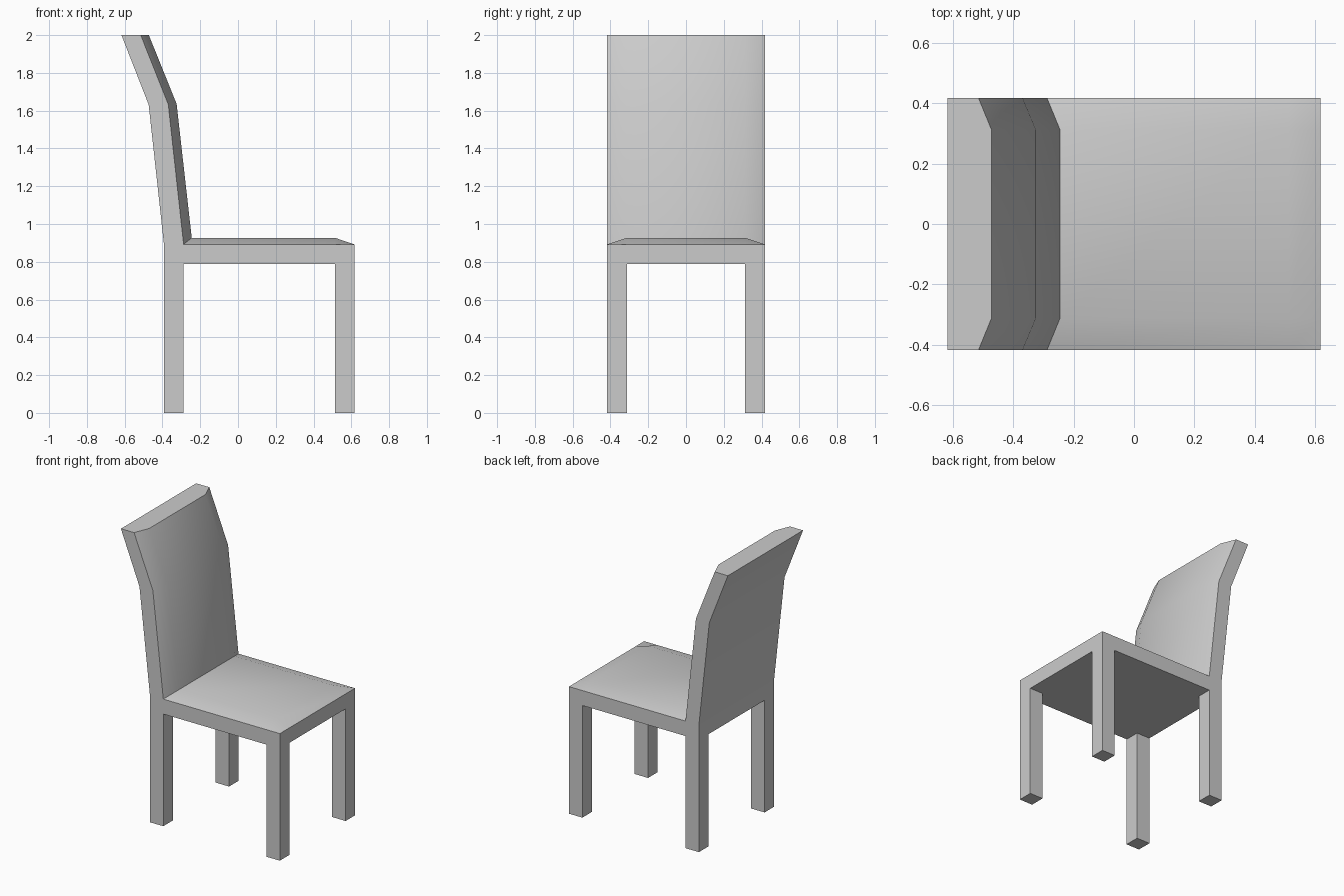
import bpy, bmesh

if "Cube" in bpy.data.objects:
    bpy.data.objects.remove(bpy.data.objects["Cube"])

XB, XBI, XFI, XF = -0.392, -0.288, 0.513, 0.617   # leg edges, back to front
Y, YI = 0.417, 0.312                              # outer and inner half widths
Z_UNDER, Z_TOP, Z_CUSHION = 0.787, 0.892, 0.927
X_PAD = -0.245                                    # front of the back padding


def lattice(bm, rows, closed=False, skip=()):
    """Quads between rows of points; closed rows form a tube."""
    grid = [[bm.verts.new(p) for p in row] for row in rows]
    n = len(rows[0])
    for i in range(len(rows) - 1):
        for j in range(n if closed else n - 1):
            if (i, j) not in skip:
                k = (j + 1) % n
                bm.faces.new((grid[i][j], grid[i + 1][j], grid[i + 1][k], grid[i][k]))
    return grid


def rect(x0, x1, y0, y1, z):
    return [(x0, y0, z), (x1, y0, z), (x1, y1, z), (x0, y1, z)]


def finish(bm, name):
    bmesh.ops.remove_doubles(bm, verts=bm.verts, dist=1e-4)
    loose = [v for v in bm.verts if not v.link_faces]
    bmesh.ops.delete(bm, geom=loose, context='VERTS')
    bmesh.ops.recalc_face_normals(bm, faces=bm.faces)
    mesh = bpy.data.meshes.new(name)
    bm.to_mesh(mesh)
    bm.free()
    obj = bpy.data.objects.new(name, mesh)
    bpy.context.collection.objects.link(obj)
    bpy.ops.object.select_all(action='DESELECT')
    obj.select_set(True)
    bpy.context.view_layer.objects.active = obj
    bpy.ops.object.shade_smooth_by_angle(angle=0.5)


# Frame: apron, underside and four legs
bm = bmesh.new()
xs, ys = (XB, XBI, XFI, XF), (-Y, -YI, YI, Y)
lattice(bm, [[(x, y, Z_UNDER) for y in ys] for x in xs],
        skip=[(0, 0), (0, 2), (2, 0), (2, 2)])
for a, b in ((XB, XBI), (XFI, XF)):
    for c, d in ((-Y, -YI), (YI, Y)):
        leg = lattice(bm, [rect(a, b, c, d, Z_UNDER), rect(a, b, c, d, 0)], closed=True)
        bm.faces.new(leg[1])
# Apron outline with points at every leg edge
outline = ([(x, -Y) for x in xs] + [(XF, y) for y in ys[1:]]
           + [(x, Y) for x in xs[2::-1]] + [(XB, YI), (XB, -YI)])
lattice(bm, [[(x, y, z) for x, y in outline] for z in (Z_UNDER, Z_TOP)], closed=True)
finish(bm, "frame_and_legs")

# Seat: padded top, sloping down to the sides and front
bm = bmesh.new()
lattice(bm, [[(x_edge, -Y, Z_TOP), (x, -YI, z), (x, YI, z), (x_edge, Y, Z_TOP)]
             for x_edge, x, z in ((XBI, X_PAD, Z_CUSHION), (XFI, XFI, Z_CUSHION),
                                  (XF, XF, Z_TOP))])
finish(bm, "seat")

# Backrest: padded hexagonal section swept up and backwards
bm = bmesh.new()
levels = [(XB, XBI, X_PAD, Z_TOP, Z_CUSHION),
          (-0.473, -0.369, -0.325, 1.632, 1.636),
          (-0.617, -0.515, -0.472, 2.0, 2.0)]
rings = lattice(bm, [[(b, -Y, z), (f, -Y, z), (p, -YI, zp),
                      (p, YI, zp), (f, Y, z), (b, Y, z)]
                     for b, f, p, z, zp in levels], closed=True)
bm.faces.new(rings[-1])
finish(bm, "backrest")
